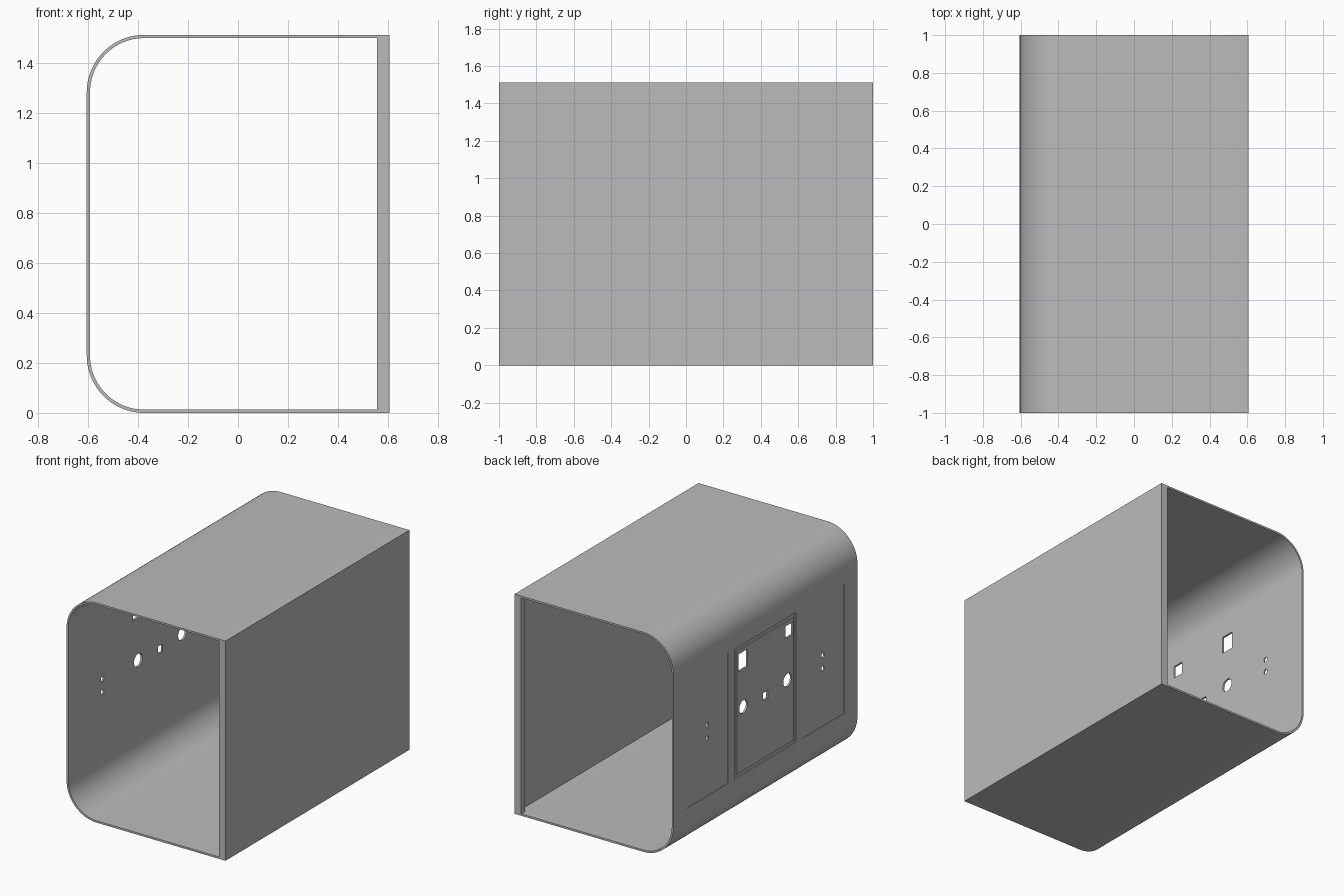
import bpy
import bmesh
from math import cos, sin, pi
from mathutils import Matrix

if "Cube" in bpy.data.objects:
    bpy.data.objects.remove(bpy.data.objects["Cube"], do_unlink=True)

HALF_W, HEIGHT, WALL, RADIUS = 0.605, 1.512, 0.013, 0.23

grey = bpy.data.materials.new("plain_grey")
grey.use_nodes = True
grey.diffuse_color = (0.5, 0.5, 0.5, 1)
grey.node_tree.nodes["Principled BSDF"].inputs["Base Color"].default_value = (0.5, 0.5, 0.5, 1)


def finish(name, bm):
    bmesh.ops.recalc_face_normals(bm, faces=bm.faces)
    mesh = bpy.data.meshes.new(name)
    bm.to_mesh(mesh)
    bm.free()
    mesh.materials.append(grey)
    obj = bpy.data.objects.new(name, mesh)
    bpy.context.collection.objects.link(obj)
    return obj


def box(name, x, y, z):
    bm = bmesh.new()
    size = [b - a for a, b in (x, y, z)]
    mid = [(a + b) / 2 for a, b in (x, y, z)]
    bmesh.ops.create_cube(bm, size=1, matrix=Matrix.Translation(mid) @ Matrix.Diagonal((*size, 1)))
    return finish(name, bm)


def drill(y, z, r):
    bm = bmesh.new()
    place = Matrix.Translation((-HALF_W, y, z)) @ Matrix.Rotation(pi / 2, 4, "Y")
    bmesh.ops.create_cone(bm, cap_ends=True, segments=32, radius1=r, radius2=r, depth=0.1, matrix=place)
    return finish("drill", bm)


def side_cut(y, z, depth):
    return box("side_cutter", (-HALF_W - 0.05, -HALF_W + depth), y, z)


def rounded_block(name, inset, half_len):
    """Block with two rounded edges along its -x side, extruded along y."""
    left, right = -HALF_W + inset, HALF_W - inset
    low, high, r = inset, HEIGHT - inset, RADIUS - inset
    pts = [(right, low), (right, high)]
    for cz, start in ((high - r, pi / 2), (low + r, pi)):
        for i in range(25):
            a = start + i * pi / 48
            pts.append((left + r + r * cos(a), cz + r * sin(a)))
    bm = bmesh.new()
    face = bm.faces.new([bm.verts.new((px, -half_len, pz)) for px, pz in pts])
    new = bmesh.ops.extrude_face_region(bm, geom=[face])["geom"]
    moved = [g for g in new if isinstance(g, bmesh.types.BMVert)]
    bmesh.ops.translate(bm, verts=moved, vec=(0, 2 * half_len, 0))
    return finish(name, bm)


def cut(target, cutter):
    mod = target.modifiers.new("cut", "BOOLEAN")
    mod.operation, mod.solver, mod.object = "DIFFERENCE", "EXACT", cutter
    graph = bpy.context.evaluated_depsgraph_get()
    result = bpy.data.meshes.new_from_object(target.evaluated_get(graph))
    target.modifiers.clear()
    target.data = result
    bpy.data.objects.remove(cutter, do_unlink=True)


# Open-ended tube with a rounded side
shell = rounded_block("shell", 0, 1)
cut(shell, rounded_block("hollow", WALL, 1.1))

# Shallow side recesses and the groove around the centre panel
for lo, hi in ((0.405, 0.86), (-0.86, -0.405)):
    cut(shell, side_cut((lo, hi), (0.305, 1.2), 0.004))
groove = side_cut((-0.333, 0.333), (0.305, 1.2), 0.008)
cut(groove, box("panel_core", (-1, 0), (-0.308, 0.308), (0.33, 1.175)))
cut(shell, groove)

# Rectangular ports
for y, z, w, h in ((0.242, 1.09, 0.098, 0.12), (-0.258, 1.105, 0.08, 0.085), (0, 0.755, 0.052, 0.052)):
    cut(shell, side_cut((y - w / 2, y + w / 2), (z - h / 2, z + h / 2), 0.05))

# Round ports and paired screw holes
for side in (-1, 1):
    cut(shell, drill(side * 0.24, 0.77, 0.045))
    for z in (0.7, 0.79):
        cut(shell, drill(side * 0.63, z, 0.017))

bpy.ops.object.select_all(action="DESELECT")
shell.select_set(True)
bpy.context.view_layer.objects.active = shell
bpy.ops.object.shade_smooth_by_angle(angle=pi / 6)

# Upright rails thickening the flat side at both openings
for name, y in (("front_rail", (-1, -0.96)), ("back_rail", (0.96, 1))):
    box(name, (0.555, HALF_W - WALL), y, (WALL, HEIGHT - WALL))
